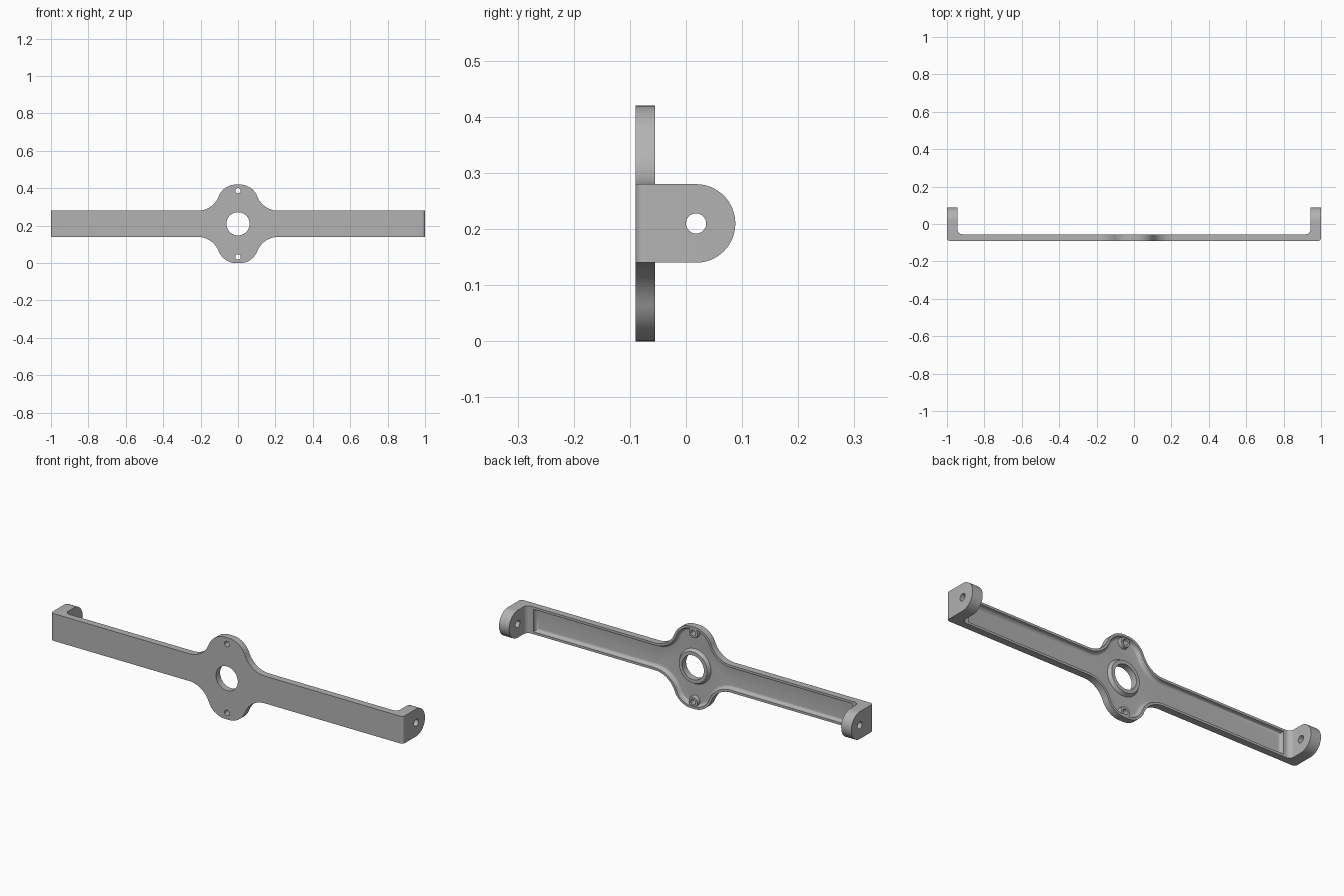
import bpy
import bmesh
from math import sin, cos, pi, atan2, sqrt
from mathutils import Matrix, Vector

cube = bpy.data.objects.get("Cube")
if cube:
    bpy.data.objects.remove(cube, do_unlink=True)

MID = 0.21                      # height of the centre line
FRONT, BACK, FLOOR = -0.09, -0.055, -0.075
HALF = 0.07                     # half height of the arms
LUG_IN = 0.943                  # inner face of the end lugs

metal = bpy.data.materials.new("grey metal")
metal.use_nodes = True
grey = (0.45, 0.45, 0.45, 1)
metal.diffuse_color = grey
metal.node_tree.nodes["Principled BSDF"].inputs["Base Color"].default_value = grey


def make(name, bm):
    bmesh.ops.recalc_face_normals(bm, faces=bm.faces)
    mesh = bpy.data.meshes.new(name)
    bm.to_mesh(mesh)
    bm.free()
    mesh.materials.append(metal)
    obj = bpy.data.objects.new(name, mesh)
    bpy.context.collection.objects.link(obj)
    return obj


def loft(name, rings):
    """Skin a stack of equal closed rings and cap both ends."""
    bm = bmesh.new()
    loops = [[bm.verts.new(p) for p in ring] for ring in rings]
    for a, b in zip(loops, loops[1:]):
        for i in range(len(a)):
            j = (i + 1) % len(a)
            bm.faces.new((a[i], a[j], b[j], b[i]))
    bm.faces.new(loops[0])
    bm.faces.new(loops[-1])
    return make(name, bm)


def arc(cx, cy, r, start, end, n):
    return [(cx + r * cos(start + (end - start) * i / n),
             cy + r * sin(start + (end - start) * i / n)) for i in range(n + 1)]


def outline(d, end_x):
    """Arm and hub outline, inset by d, centred on the origin."""
    hub_r, fillet_r = 0.10, 0.12
    hub_x, hub_z = 0.01, MID - hub_r
    fil_z = HALF + fillet_r
    fil_x = hub_x + sqrt((hub_r + fillet_r) ** 2 - (fil_z - hub_z) ** 2)
    tilt = atan2(fil_z - hub_z, fil_x - hub_x)
    quarter = [(end_x, HALF - d)]
    quarter += arc(fil_x, fil_z, fillet_r + d, -pi / 2, tilt - pi, 14)
    quarter += arc(hub_x, hub_z, hub_r - d, tilt, pi / 2, 16)[1:]
    half = quarter + [(-x, z) for x, z in reversed(quarter)]
    return half + [(-x, -z) for x, z in half]


def plate_ring(d, end_x, y):
    return [(x, y, MID + z) for x, z in outline(d, end_x)]


def rod(name, x, z, y0, y1, r0, r1):
    """Round rod or cone along y."""
    return loft(name, [[(px, y, pz) for px, pz in arc(x, z, r, 0, 2 * pi, 48)[:-1]]
                       for y, r in ((y0, r0), (y1, r1))])


def combine(target, other, operation):
    mod = target.modifiers.new(operation, "BOOLEAN")
    mod.operation = operation
    mod.solver = "EXACT"
    mod.object = other
    bpy.context.view_layer.objects.active = target
    bpy.ops.object.modifier_apply(modifier=mod.name)
    bpy.data.objects.remove(other, do_unlink=True)


# Plate with a coved recess in its back
end, pocket_end, cove = 0.97, 0.917, 0.014
rings = [plate_ring(0, end, FRONT), plate_ring(0, end, BACK),
         plate_ring(0.012, pocket_end - 0.012, BACK)]
for u, v in arc(0.028, FLOOR + cove, cove, pi, 1.5 * pi, 6):
    rings.append(plate_ring(u, pocket_end - u, v))
bracket = loft("bracket", rings)

# Raised rings around the centre hole and the screw holes
SCREWS = (MID - 0.177, MID + 0.177)
combine(bracket, rod("hub_ring", 0, MID, -0.083, -0.057, 0.094, 0.08), "UNION")
for z in SCREWS:
    combine(bracket, rod("screw_boss", 0, z, -0.083, -0.058, 0.03, 0.025), "UNION")

# End lugs with a rounded tip, rounded outer corner and inner fillet
for side in (-1, 1):
    tip = arc(0.018, MID, HALF, -pi / 2, pi / 2, 32)
    profile = [(FRONT, MID - HALF)] + tip + [(FRONT, MID + HALF)]
    lug = loft("lug", [[(side * x, y, z) for y, z in profile] for x in (LUG_IN, 1)])
    bm = bmesh.new()
    bm.from_mesh(lug.data)
    corner = [e for e in bm.edges
              if all(abs(v.co.x) > 0.99 and v.co.y < FRONT + 0.001 for v in e.verts)]
    bmesh.ops.bevel(bm, geom=corner, offset=0.015, segments=6, profile=0.5,
                    affect="EDGES")
    bm.to_mesh(lug.data)
    bm.free()
    combine(bracket, lug, "UNION")

    r = 0.025
    web = arc(LUG_IN - r, BACK + r, r, -pi / 2, 0, 8)
    web += [(LUG_IN + 0.01, BACK + r), (LUG_IN + 0.01, BACK - 0.01),
            (LUG_IN - r, BACK - 0.01)]
    fillet = loft("lug_fillet", [[(side * x, y, z) for x, y in web]
                                 for z in (MID - HALF, MID + HALF)])
    combine(bracket, fillet, "UNION")

    circle = arc(0.018, MID, 0.018, 0, 2 * pi, 32)[:-1]
    drill = loft("pivot_drill", [[(side * x, y, z) for y, z in circle]
                                 for x in (0.9, 1.1)])
    combine(bracket, drill, "DIFFERENCE")

# Centre hole and screw holes
combine(bracket, rod("centre_drill", 0, MID, -0.2, 0.1, 0.062, 0.062), "DIFFERENCE")
for z in SCREWS:
    combine(bracket, rod("screw_drill", 0, z, -0.2, 0.1, 0.014, 0.014), "DIFFERENCE")

# Smooth curves, crisp edges
bpy.ops.object.select_all(action="DESELECT")
bracket.select_set(True)
bpy.context.view_layer.objects.active = bracket
bpy.ops.object.shade_smooth_by_angle(angle=0.6)
